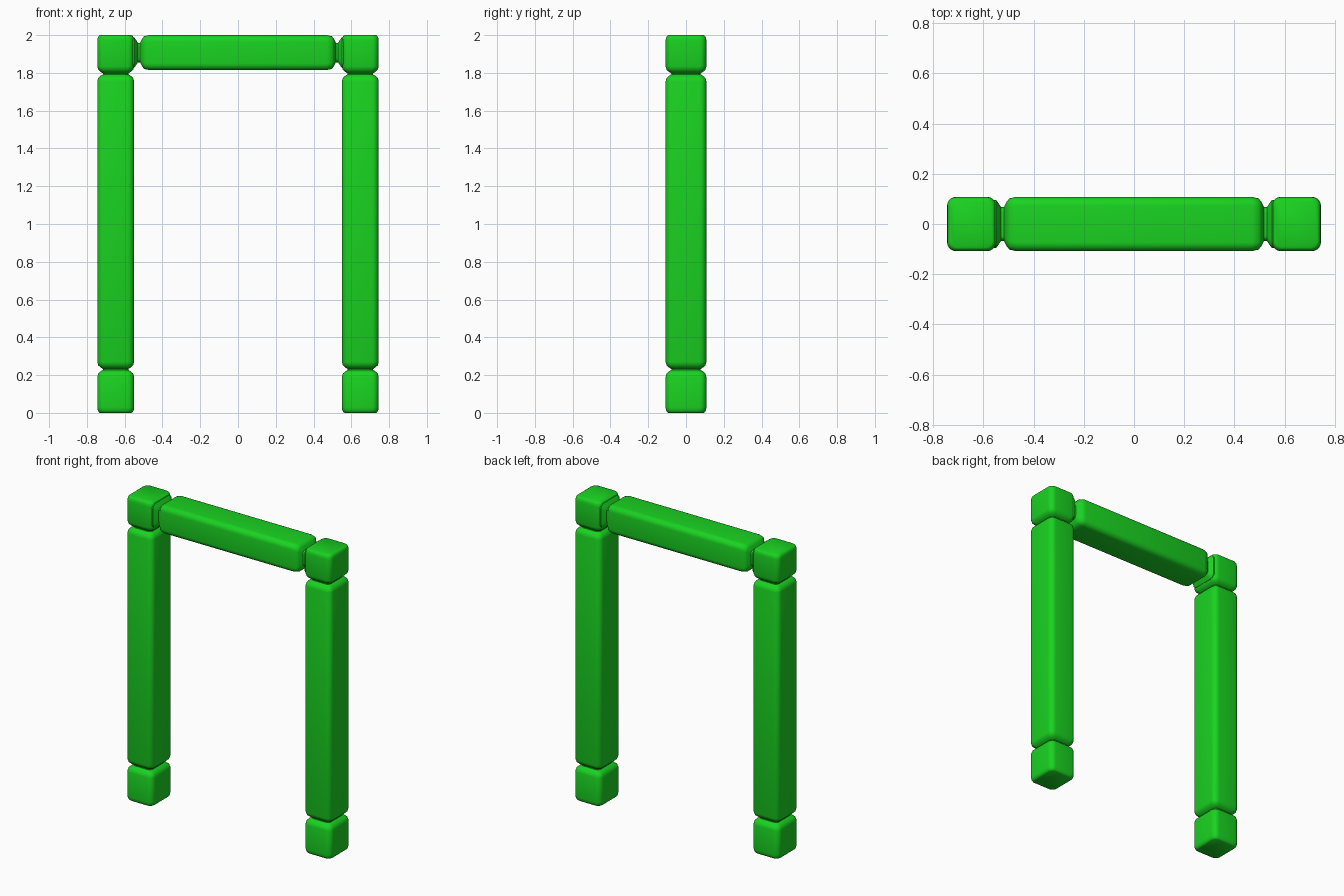
import bpy, bmesh, math
from mathutils import Vector

if "Cube" in bpy.data.objects:
    bpy.data.objects.remove(bpy.data.objects["Cube"])

green = bpy.data.materials.new("green")
green.diffuse_color = (0.01, 0.65, 0.015, 1)
green.use_nodes = True
green.node_tree.nodes["Principled BSDF"].inputs["Base Color"].default_value = green.diffuse_color


def rounded_rect(a, b, r, n=5):
    """Outline of a rounded rectangle with half sizes a, b and corner radius r."""
    pts = []
    for k, (sx, sy) in enumerate([(1, 1), (-1, 1), (-1, -1), (1, -1)]):
        for i in range(n + 1):
            t = math.radians(90 * (k + i / n))
            pts.append((sx * (a - r) + r * math.cos(t), sy * (b - r) + r * math.sin(t)))
    return pts


def loft(name, stations, a, b, place, radius=0.035):
    """Skin rounded rectangles along an axis; stations are (position, inset)."""
    bm = bmesh.new()
    rings = []
    for pos, inset in stations:
        section = rounded_rect(a - inset, b - inset, radius - inset * 0.35)
        rings.append([bm.verts.new(place(u, v, pos)) for u, v in section])
    for lo, hi in zip(rings, rings[1:]):
        for i in range(len(lo)):
            j = (i + 1) % len(lo)
            bm.faces.new((lo[i], lo[j], hi[j], hi[i]))
    bm.faces.new(rings[0][::-1])
    bm.faces.new(rings[-1])
    bmesh.ops.recalc_face_normals(bm, faces=bm.faces)
    mesh = bpy.data.meshes.new(name)
    bm.to_mesh(mesh)
    bm.free()
    mesh.materials.append(green)
    ob = bpy.data.objects.new(name, mesh)
    bpy.context.collection.objects.link(ob)
    bpy.ops.object.select_all(action='DESELECT')
    ob.select_set(True)
    bpy.context.view_layer.objects.active = ob
    bpy.ops.object.shade_smooth_by_angle(angle=math.radians(50))
    return ob


def groove(z):
    """Soft pinch in a post around height z."""
    return [(z - 0.04, 0), (z - 0.022, 0.005), (z - 0.01, 0.018), (z - 0.003, 0.03),
            (z + 0.003, 0.03), (z + 0.01, 0.018), (z + 0.022, 0.005), (z + 0.04, 0)]


# Posts with foot block and corner block
post = ([(0, 0.014), (0.005, 0.007), (0.015, 0.002), (0.03, 0)]
        + groove(0.23) + groove(1.795)
        + [(1.97, 0), (1.985, 0.002), (1.995, 0.007), (2, 0.014)])
for side, x in (("left", -0.6475), ("right", 0.6475)):
    loft(side + "_post", post, 0.0975, 0.108,
         lambda u, v, z, x=x: Vector((x + u, v, z)))

# Crossbar with pinched necks flaring into the corner blocks
end = [(-0.58, 0.012), (-0.55, 0.012), (-0.54, 0.025), (-0.53, 0.041), (-0.518, 0.041),
       (-0.508, 0.02), (-0.497, 0.006), (-0.47, 0)]
bar = end + [(-x, i) for x, i in reversed(end)]
loft("crossbar", bar, 0.108, 0.0925, lambda u, v, x: Vector((x, u, 1.9075 + v)))
